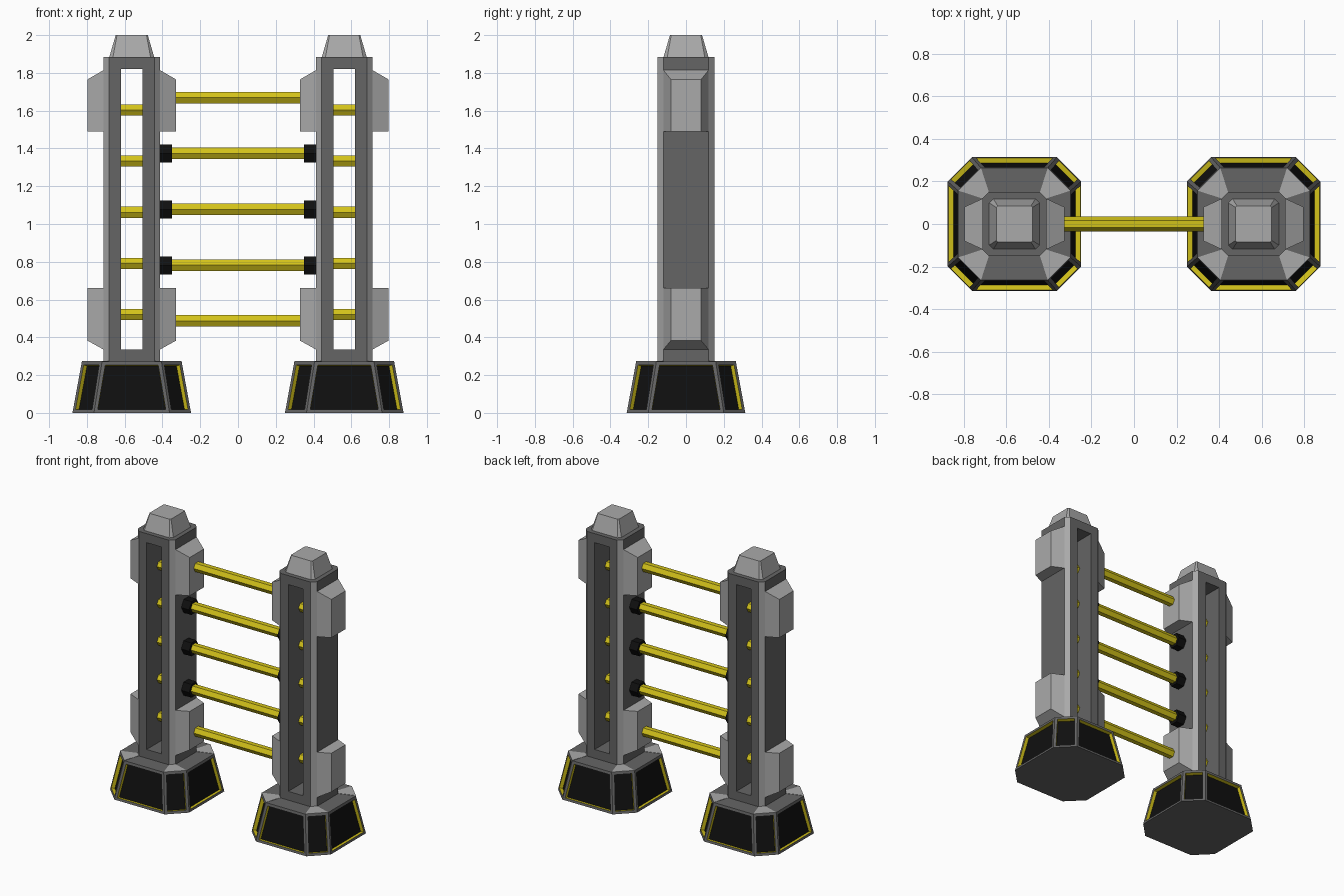
import bpy, bmesh, math
from mathutils import Matrix

if "Cube" in bpy.data.objects:
    bpy.data.objects.remove(bpy.data.objects["Cube"])

POST_X = 0.5625


def material(name, rgb):
    m = bpy.data.materials.new(name)
    m.diffuse_color = (*rgb, 1)
    m.use_nodes = True
    m.node_tree.nodes["Principled BSDF"].inputs["Base Color"].default_value = m.diffuse_color
    return m


LIGHT = material("light_grey", (0.40, 0.40, 0.40))
DARK = material("dark_grey", (0.13, 0.13, 0.13))
BLACK = material("black", (0.005, 0.005, 0.005))
YELLOW = material("yellow", (0.65, 0.54, 0.01))


def finish(bm, name, mats, x=0.0, z=0.0):
    bmesh.ops.recalc_face_normals(bm, faces=bm.faces)
    me = bpy.data.meshes.new(name)
    bm.to_mesh(me)
    bm.free()
    for m in mats:
        me.materials.append(m)
    ob = bpy.data.objects.new(name, me)
    ob.location = (x, 0, z)
    bpy.context.collection.objects.link(ob)
    return ob


def octagon(half, flat, z):
    """Chamfered square ring: half width and half length of each straight side."""
    pts = [(half, -flat), (half, flat), (flat, half), (-flat, half),
           (-half, flat), (-half, -flat), (-flat, -half), (flat, -half)]
    return [(px, py, z) for px, py in pts]


def loft(lower, upper):
    """Closed solid between two matching rings; returns bmesh and its side faces."""
    bm = bmesh.new()
    a = [bm.verts.new(p) for p in lower]
    b = [bm.verts.new(p) for p in upper]
    n = len(a)
    sides = [bm.faces.new((a[i], a[(i + 1) % n], b[(i + 1) % n], b[i])) for i in range(n)]
    bm.faces.new(a[::-1])
    bm.faces.new(b)
    bm.normal_update()
    return bm, sides


def hex_bar(name, x0, x1, z, radius, mat):
    """Six-sided bar along x with flat top and bottom."""
    bm = bmesh.new()
    bmesh.ops.create_cone(bm, cap_ends=True, segments=6, radius1=radius, radius2=radius,
                          depth=abs(x1 - x0), matrix=Matrix.Rotation(math.pi / 2, 4, 'Y'))
    # turn so that the corners point to the front and back
    if max(v.co.z for v in bm.verts) > radius * 0.95:
        bmesh.ops.rotate(bm, verts=bm.verts, matrix=Matrix.Rotation(math.pi / 6, 3, 'X'))
    return finish(bm, name, [mat], (x0 + x1) / 2, z)


def base(x):
    # tapered foot with recessed black panels and yellow recess walls
    bm, sides = loft(octagon(0.314, 0.20, 0), octagon(0.264, 0.157, 0.272))
    bmesh.ops.inset_individual(bm, faces=sides, thickness=0.026)
    walls = bmesh.ops.inset_individual(bm, faces=sides, thickness=0.0005, depth=-0.025)["faces"]
    for f in walls:
        f.material_index = 2
    for f in sides:
        f.material_index = 1
    finish(bm, "base", [DARK, BLACK, YELLOW], x)


def column(x):
    # chamfered column, light corners and dark flat sides
    bm, sides = loft(octagon(0.15, 0.12, 0.272), octagon(0.15, 0.12, 1.885))
    for f in bm.faces:
        f.material_index = 1
    for f in sides[1::2]:
        f.material_index = 0
    col = finish(bm, "column", [LIGHT, DARK], x)
    # window cut through from front to back
    bm = bmesh.new()
    bmesh.ops.create_cube(bm, size=1)
    bmesh.ops.scale(bm, vec=(0.116, 0.6, 1.485), verts=bm.verts)
    cut = finish(bm, "window_cutter", [DARK], x, 1.0775)
    cut.hide_render = True
    cut.hide_viewport = True
    mod = col.modifiers.new("window", 'BOOLEAN')
    mod.operation = 'DIFFERENCE'
    mod.solver = 'EXACT'
    mod.material_mode = 'TRANSFER'
    mod.object = cut


def bracket(x, side, z_flat, z_wall, z_outer):
    # side block, narrowing outwards, with one sloped end
    def ring(px, half, z_end):
        return [(side * px, -half, z_flat), (side * px, half, z_flat),
                (side * px, half, z_end), (side * px, -half, z_end)]
    bm, _ = loft(ring(0.149, 0.12, z_wall), ring(0.235, 0.08, z_outer))
    finish(bm, "side_bracket", [LIGHT], x)


for s in (-1, 1):
    x = s * POST_X
    base(x)
    column(x)
    bm, _ = loft(octagon(0.12, 0.10, 1.88), octagon(0.085, 0.078, 2.0))
    finish(bm, "post_cap", [LIGHT], x)
    for side in (-1, 1):
        bracket(x, side, 1.49, 1.815, 1.765)
        bracket(x, side, 0.66, 0.335, 0.383)
    # light corner plates on top of the foot
    for sx in (-1, 1):
        for sy in (-1, 1):
            pl = [(0.264, 0.157), (0.157, 0.264), (0.12, 0.15), (0.15, 0.12)]
            bm, _ = loft([(sx * a, sy * b, 0.271) for a, b in pl],
                         [(sx * a, sy * b, 0.274) for a, b in pl])
            finish(bm, "foot_corner", [LIGHT], x)
    # short bars inside the window
    for i in range(5):
        hex_bar("window_bar", x - 0.06, x + 0.06, 0.52 + i * 0.271, 0.034, YELLOW)
    # black sockets on the inner face
    for z in (0.78, 1.077, 1.374):
        hex_bar("bar_socket", s * 0.415, s * 0.35, z, 0.055, BLACK)

# long bars between the posts
for i in range(5):
    end = 0.33 if i in (0, 4) else 0.36
    hex_bar("cross_bar", -end, end, 0.487 + i * 0.2955, 0.035, YELLOW)
